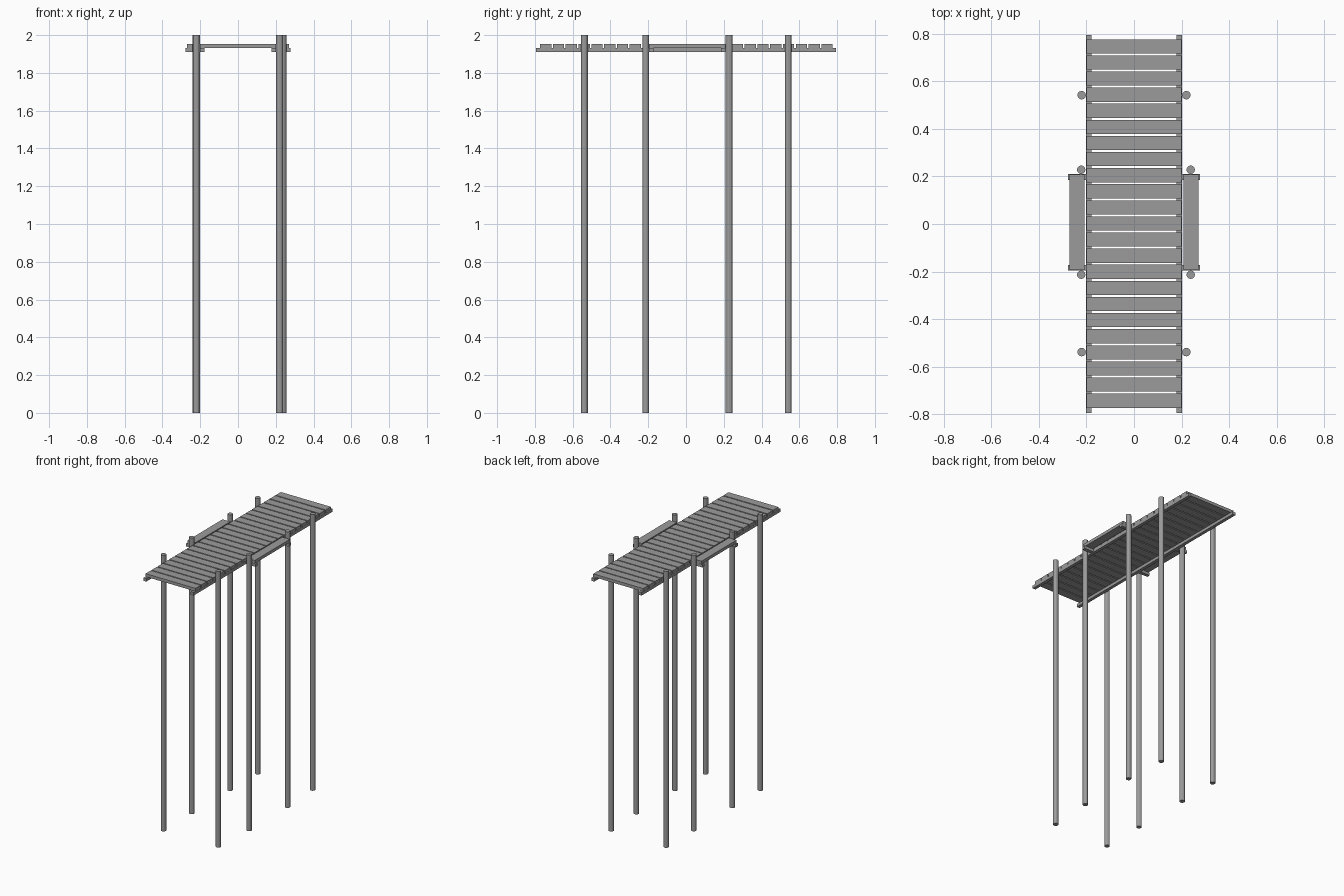
import bpy

cube = bpy.data.objects.get("Cube")
if cube:
    bpy.data.objects.remove(cube, do_unlink=True)

grey = bpy.data.materials.new("weathered_grey")
grey.use_nodes = True
grey.diffuse_color = (0.33, 0.33, 0.33, 1)
grey.node_tree.nodes["Principled BSDF"].inputs["Base Color"].default_value = grey.diffuse_color


def box(name, x, y, z):
    """Box spanning the given (low, high) ranges."""
    spans = (x, y, z)
    bpy.ops.mesh.primitive_cube_add(size=1, location=[(a + b) / 2 for a, b in spans])
    ob = bpy.context.object
    ob.name = name
    ob.scale = [b - a for a, b in spans]
    bpy.ops.object.transform_apply(location=False, rotation=False, scale=True)
    ob.data.materials.append(grey)


def pole(name, x, y):
    bpy.ops.mesh.primitive_cylinder_add(vertices=12, radius=0.018, depth=2, location=(x, y, 1))
    ob = bpy.context.object
    ob.name = name
    ob.data.materials.append(grey)


BEAM_Z = (1.911, 1.932)
PLANK_Z = (1.932, 1.954)

# Deck planks laid across the walkway
COUNT, START, END, GAP = 23, -0.772, 0.776, 0.008
pitch = (END - START + GAP) / COUNT
for i in range(COUNT):
    y = START + i * pitch
    box(f"deck_plank_{i + 1}", (-0.2, 0.2), (y, y + pitch - GAP), PLANK_Z)

for side, s in (("left", 1), ("right", -1)):
    # Long beam under the deck edge
    box(f"{side}_deck_beam", sorted((s * 0.178, s * 0.201)), (-0.795, 0.795), BEAM_Z)

    # Side shelf resting on two short joists
    box(f"{side}_shelf", sorted((s * 0.208, s * 0.27)), (-0.193, 0.208), PLANK_Z)
    for end, y in (("front", -0.184), ("back", 0.197)):
        box(f"{side}_{end}_shelf_joist", sorted((s * 0.18, s * 0.278)),
            (y - 0.012, y + 0.012), BEAM_Z)

    # Tall round poles; the left middle pair stands slightly further out
    inner_x = 0.238 if s > 0 else -0.222
    for label, x, y in (("front", s * 0.22, -0.538), ("front_middle", inner_x, -0.213),
                        ("back_middle", inner_x, 0.228), ("back", s * 0.22, 0.541)):
        pole(f"{side}_{label}_pole", x, y)
